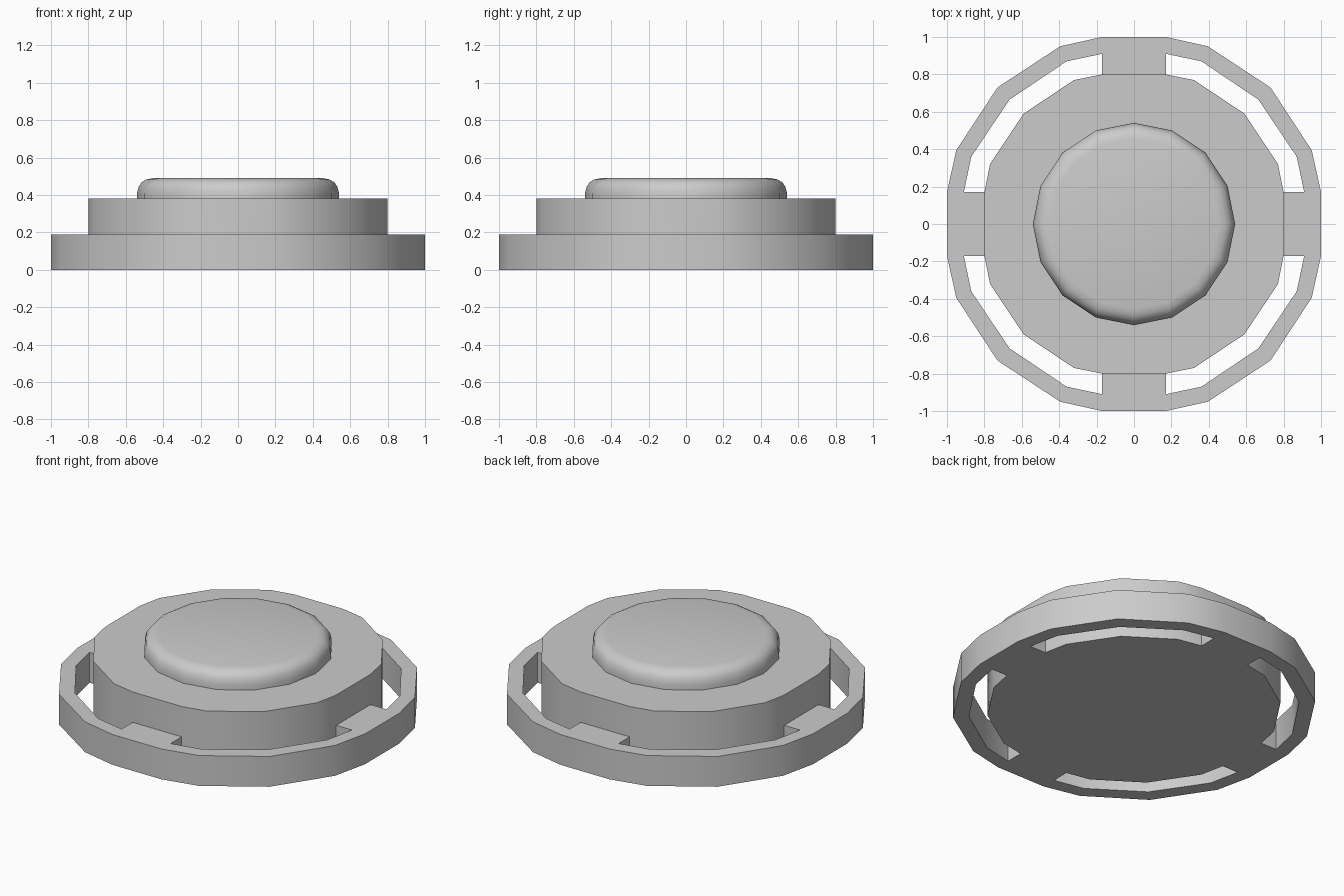
import bpy, bmesh
from math import sin, cos, pi

if "Cube" in bpy.data.objects:
    bpy.data.objects.remove(bpy.data.objects["Cube"])


def finish(name, bm, angle):
    bmesh.ops.recalc_face_normals(bm, faces=bm.faces)
    me = bpy.data.meshes.new(name)
    bm.to_mesh(me)
    bm.free()
    ob = bpy.data.objects.new(name, me)
    bpy.context.collection.objects.link(ob)
    bpy.ops.object.select_all(action='DESELECT')
    ob.select_set(True)
    bpy.context.view_layer.objects.active = ob
    bpy.ops.object.shade_smooth_by_angle(angle=angle)
    return ob


def outline(bm, quadrant):
    # repeat one quadrant's points four times around z
    pts, loop = list(quadrant), []
    for _ in range(4):
        loop += [bm.verts.new((x, y, 0)) for x, y in pts]
        pts = [(-y, x) for x, y in pts]
    return loop


# base: slotted rim, four spokes and raised core
bm = bmesh.new()
outer = outline(bm, [(1, .17), (.95, .395), (.73, .73), (.395, .95), (.17, 1)])
inner = outline(bm, [(.91, .17), (.87, .36), (.665, .665), (.36, .87), (.17, .91)])
core = outline(bm, [(.8, .17), (.77, .32), (.59, .59), (.32, .77), (.17, .8)])
n = len(outer)
for i in range(n):
    j = (i + 1) % n
    bm.faces.new((outer[i], outer[j], inner[j], inner[i]))
    if i % 5 == 4:
        bm.faces.new((inner[i], inner[j], core[j], core[i]))
bm.faces.new(core)
ext = bmesh.ops.extrude_face_region(bm, geom=bm.faces[:], use_keep_orig=True)['geom']
bmesh.ops.translate(bm, vec=(0, 0, .19), verts=[g for g in ext if isinstance(g, bmesh.types.BMVert)])
top = [g for g in ext if isinstance(g, bmesh.types.BMFace) and len(g.verts) == n]
raised = bmesh.ops.extrude_discrete_faces(bm, faces=top)['faces']
bmesh.ops.translate(bm, vec=(0, 0, .19), verts=raised[0].verts[:])
finish("base", bm, pi / 6)

# button: 16-sided cap with a rounded rim
bm = bmesh.new()
rings = []
for r, z in [(.54, .37), (.54, .41), (.531, .445), (.515, .468), (.49, .483), (.455, .49)]:
    rings.append([bm.verts.new((r * cos(k * pi / 8), r * sin(k * pi / 8), z)) for k in range(16)])
for a, b in zip(rings, rings[1:]):
    for k in range(16):
        m = (k + 1) % 16
        bm.faces.new((a[k], a[m], b[m], b[k]))
bm.faces.new(rings[-1])
bm.faces.new(rings[0][::-1])
finish("button", bm, pi / 5)
